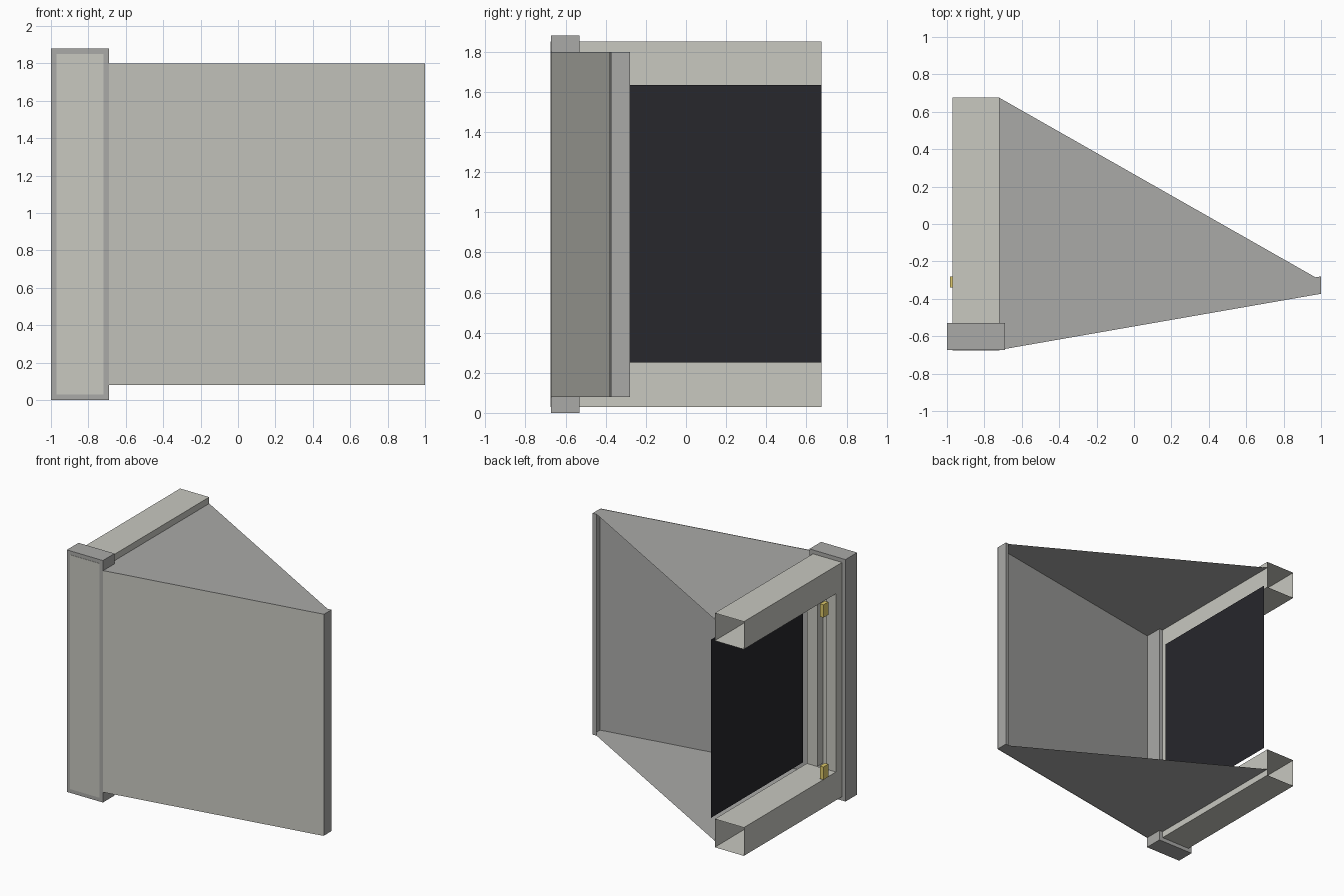
import bpy, bmesh

if "Cube" in bpy.data.objects:
    bpy.data.objects.remove(bpy.data.objects["Cube"])


def material(name, rgb):
    m = bpy.data.materials.new(name)
    m.diffuse_color = (*rgb, 1)
    m.use_nodes = True
    m.node_tree.nodes["Principled BSDF"].inputs["Base Color"].default_value = m.diffuse_color
    return m


LIGHT = material("light_grey", (0.58, 0.58, 0.53))
DARK = material("dark_grey", (0.40, 0.40, 0.39))
BLACK = material("black", (0.02, 0.02, 0.025))
GOLD = material("gold", (0.75, 0.60, 0.15))


def finish(name, bm, mat, recalc=True):
    bmesh.ops.remove_doubles(bm, verts=bm.verts, dist=1e-5)
    if recalc:
        bmesh.ops.recalc_face_normals(bm, faces=bm.faces)
    me = bpy.data.meshes.new(name)
    bm.to_mesh(me)
    bm.free()
    me.materials.append(mat)
    ob = bpy.data.objects.new(name, me)
    bpy.context.collection.objects.link(ob)
    return ob


def sheet(bm, pts):
    return bm.faces.new([bm.verts.new(p) for p in pts])


def box(name, lo, hi, mat):
    bm = bmesh.new()
    bmesh.ops.create_cube(bm, size=1)
    for v in bm.verts:
        v.co = [(a + b) / 2 + c * (b - a) for a, b, c in zip(lo, hi, v.co)]
    return finish(name, bm, mat)


# Front frame block
box("front_frame", (-1, -0.673, 0), (-0.69, -0.53, 1.88), DARK)

# C-shaped hollow channel: two arms open at the back, joined by the front post
X0, X1 = -0.97, -0.72
YF, YP, YB = -0.675, -0.455, 0.675
Z0, Z1, Z2, Z3 = 0.03, 0.25, 1.635, 1.85
bm = bmesh.new()
outline = [(YB, Z0), (YF, Z0), (YF, Z3), (YB, Z3),
           (YB, Z2), (YP, Z2), (YP, Z1), (YB, Z1)]
for x in (X0, X1):
    sheet(bm, [(x, y, z) for y, z in outline])
for i in (0, 1, 2, 4, 6):
    (ya, za), (yb, zb) = outline[i], outline[i + 1]
    sheet(bm, [(X0, ya, za), (X1, ya, za), (X1, yb, zb), (X0, yb, zb)])
# Inner face of the post with its vertical slot
slot = [(X0, YP), (-0.89, YP), (-0.89, -0.525), (-0.81, -0.525), (-0.81, YP), (X1, YP)]
for (xa, ya), (xb, yb) in zip(slot, slot[1:]):
    sheet(bm, [(xa, ya, Z1), (xb, yb, Z1), (xb, yb, Z2), (xa, ya, Z2)])
finish("channel", bm, LIGHT)

# Wedge housing: top, bottom, front lining and end lip, open at the slanted back
ZB, ZT = 0.08, 1.80
plan = [(-0.72, 0.675), (-0.72, -0.668), (-0.69, -0.668),
        (1, -0.373), (1, -0.28), (0.97, -0.285)]
bm = bmesh.new()
sheet(bm, [(x, y, ZT) for x, y in plan])
sheet(bm, [(x, y, ZB) for x, y in reversed(plan)])
for (xa, ya), (xb, yb) in zip(plan[2:], plan[3:]):
    sheet(bm, [(xa, ya, ZB), (xb, yb, ZB), (xb, yb, ZT), (xa, ya, ZT)])
finish("wedge_shell", bm, DARK, recalc=False)

# Light outer skin on the wedge front
bm = bmesh.new()
sheet(bm, [(-0.69, -0.673, ZB), (1, -0.378, ZB), (1, -0.378, ZT), (-0.69, -0.673, ZT)])
finish("wedge_front_panel", bm, LIGHT, recalc=False)

# Black screen beside the channel opening
bm = bmesh.new()
sheet(bm, [(-0.688, YP, Z1), (-0.688, YB, Z1), (-0.688, YB, Z2), (-0.688, YP, Z2)])
finish("black_screen", bm, BLACK, recalc=False)

# Gold contacts near the top and bottom of the opening
for name, z in (("upper_contact", 1.57), ("lower_contact", 0.31)):
    box(name, (-0.985, -0.34, z - 0.05), (-0.955, -0.28, z + 0.05), GOLD)
